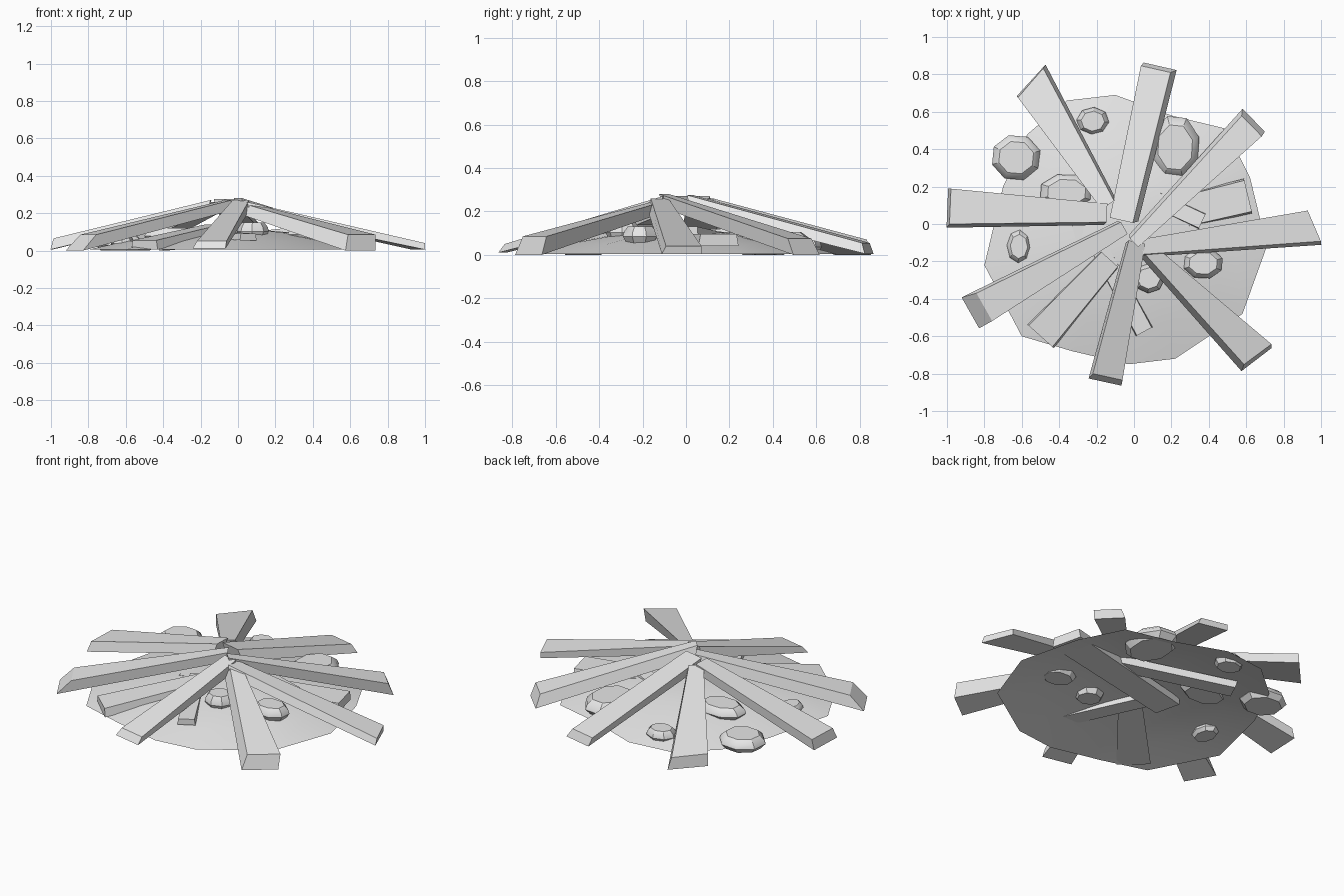
import bpy, bmesh, math
from mathutils import Vector

cube = bpy.data.objects.get("Cube")
if cube:
    bpy.data.objects.remove(cube, do_unlink=True)

grey = bpy.data.materials.new("plain_grey")
grey.use_nodes = True
grey.diffuse_color = (0.8, 0.8, 0.8, 1)
grey.node_tree.nodes["Principled BSDF"].inputs["Base Color"].default_value = (0.8, 0.8, 0.8, 1)


def finish(name, bm, smooth=None):
    mesh = bpy.data.meshes.new(name)
    bm.to_mesh(mesh)
    bm.free()
    mesh.materials.append(grey)
    obj = bpy.data.objects.new(name, mesh)
    bpy.context.collection.objects.link(obj)
    if smooth:
        bpy.ops.object.select_all(action="DESELECT")
        obj.select_set(True)
        bpy.context.view_layer.objects.active = obj
        bpy.ops.object.shade_smooth_by_angle(angle=math.radians(smooth))


def loft(bm, rings, caps=True):
    """Skin a list of closed point rings and optionally cap the ends."""
    loops = [[bm.verts.new(p) for p in ring] for ring in rings]
    n = len(loops[0])
    for a, b in zip(loops, loops[1:]):
        for i in range(n):
            j = (i + 1) % n
            bm.faces.new((a[i], a[j], b[j], b[i]))
    if caps:
        bm.faces.new(loops[0][::-1])
        bm.faces.new(loops[-1])
    return loops


def plank(name, outer, inner, widths, outer_z, inner_z, slant=0.0, skew=0.0, cut=0.0):
    """Tapered board: slant slopes its outer end, skew shifts its top sideways,
    cut turns the outer end away from square."""
    a, b = Vector((*outer, 0)), Vector((*inner, 0))
    along = (b - a).normalized()
    side = Vector((-along.y, along.x, 0))
    rings = []
    for end, width, (low, high), lean, turn in ((a, widths[0], outer_z, slant, cut),
                                                (b, widths[1], inner_z, 0.015, 0)):
        ring = []
        for s, top in ((-1, 0), (1, 0), (1, 1), (-1, 1)):
            half = s * width / 2 * (0.9 if top else 1)
            p = end + along * (lean * top + s * turn) + side * (half + skew * top)
            p.z = high if top else low
            ring.append(p)
        rings.append(ring)
    bm = bmesh.new()
    loft(bm, rings)
    bmesh.ops.recalc_face_normals(bm, faces=bm.faces)
    finish(name, bm)


def stone(name, x, y, rx, ry, base, top, turn):
    """Eight-sided pebble with a sloped rim and a flat top."""
    bm = bmesh.new()
    rings = []
    for k, t in ((0.8, 0), (1, 0.4), (0.93, 0.7), (0.72, 1)):
        ring = []
        for i in range(8):
            ang = math.tau * i / 8 + turn
            ring.append((x + rx * k * math.cos(ang), y + ry * k * math.sin(ang),
                         base + (top - base) * t))
        rings.append(ring)
    loft(bm, rings)
    finish(name, bm, 30)


# Shallow open mound with an irregular rim
rim = [(0.71, -0.12), (0.62, 0.25), (0.49, 0.51), (0.2, 0.58), (-0.1, 0.69),
       (-0.36, 0.66), (-0.57, 0.48), (-0.7, 0.2), (-0.8, -0.22), (-0.6, -0.6),
       (-0.33, -0.68), (-0.03, -0.75), (0.22, -0.72), (0.58, -0.48)]
bm = bmesh.new()
loops = loft(bm, [[(x * k, y * k, z) for x, y in rim]
                  for k, z in ((1, 0.005), (0.75, 0.05), (0.4, 0.097))], False)
peak = bm.verts.new((0, 0, 0.12))
for i, v in enumerate(loops[-1]):
    bm.faces.new((v, loops[-1][(i + 1) % len(rim)], peak))
finish("ground_mound", bm, 40)

# Leaning boards meeting in the middle
high = (0.21, 0.27)
plank("plank_right", (-0.998, 0.085), (-0.16, 0.05), (0.21, 0.11), (0.005, 0.065), high,
      0.015, 0.01)
plank("plank_back_right", (-0.55, 0.768), (-0.14, 0.12), (0.22, 0.09), (0.0, 0.07),
      (0.2, 0.26), 0.01, -0.01, -0.03)
plank("plank_back", (0.14, 0.843), (-0.045, 0.03), (0.18, 0.14), (0.005, 0.055),
      (0.21, 0.275), 0.02, -0.02)
plank("plank_back_left", (0.64, 0.555), (0.0, -0.08), (0.17, 0.07), (0.0, 0.075),
      (0.215, 0.28), 0.03, 0.015)
plank("plank_left", (0.965, -0.02), (0.06, -0.13), (0.19, 0.09), (0.005, 0.04),
      (0.2, 0.26), 0.0, -0.01, -0.025)
plank("plank_front_left", (0.655, -0.725), (0.05, -0.14), (0.2, 0.07), (0.0, 0.085),
      (0.19, 0.25), 0.015, -0.025, 0.015)
plank("plank_front", (-0.155, -0.845), (0.005, -0.11), (0.18, 0.1), (0.01, 0.05),
      (0.2, 0.27), 0.03, -0.008)
plank("plank_front_right", (-0.875, -0.475), (-0.07, -0.02), (0.19, 0.08), (0.0, 0.085),
      high, 0.08, -0.01)

# Smaller boards low in the pile, partly sunk into the mound
plank("low_plank_front_right", (-0.5, -0.6), (-0.14, -0.2), (0.19, 0.13), (0.005, 0.055),
      (0.09, 0.14))
plank("low_plank_front", (0.055, -0.575), (-0.2, -0.1), (0.1, 0.1), (0.055, 0.09),
      (0.075, 0.11))
plank("low_plank_left", (0.61, 0.15), (-0.3, -0.07), (0.19, 0.16), (0.04, 0.095),
      (0.05, 0.1))
plank("low_plank_middle", (0.365, 0.015), (-0.4, 0.37), (0.09, 0.1), (0.08, 0.13),
      (0.0, 0.045))

# Scattered stones
stones = [(-0.63, 0.355, 0.135, 0.125, 0.0, 0.075), (-0.22, 0.55, 0.088, 0.075, 0.01, 0.075),
          (0.22, 0.41, 0.135, 0.175, 0.02, 0.105), (-0.615, -0.12, 0.065, 0.09, 0.015, 0.07),
          (0.37, -0.21, 0.11, 0.085, 0.055, 0.13), (0.08, -0.29, 0.085, 0.08, 0.07, 0.15),
          (-0.36, 0.17, 0.15, 0.1, 0.05, 0.12)]
for i, (x, y, rx, ry, base, top) in enumerate(stones):
    stone("stone_%d" % (i + 1), x, y, rx, ry, base, top, 0.3 + 0.4 * i)
